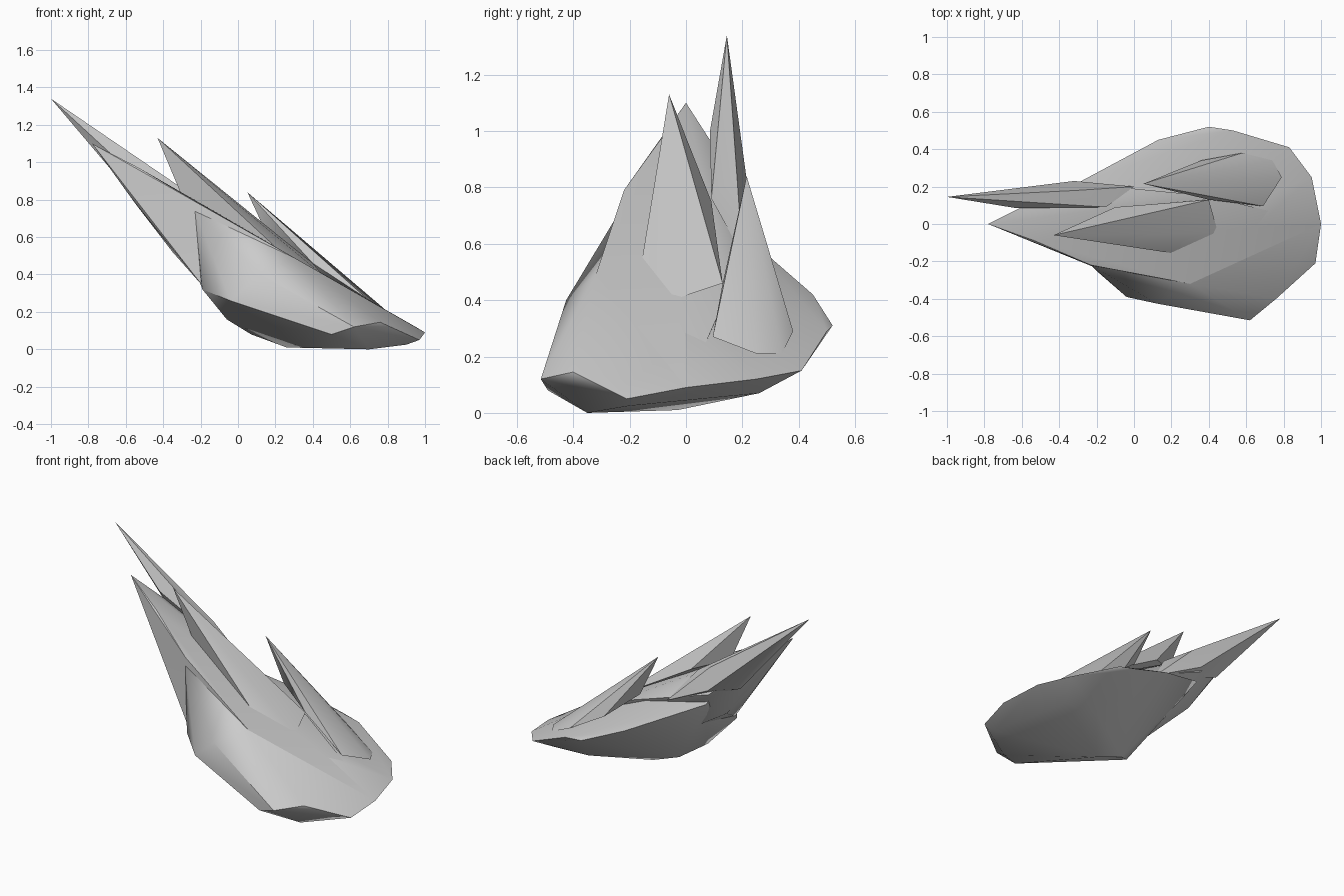
import bpy, bmesh


def hull(name, pts, angle=0.7):
    """Faceted chunk: convex hull of a few corner points."""
    bm = bmesh.new()
    for p in pts:
        bm.verts.new(p)
    bmesh.ops.convex_hull(bm, input=bm.verts[:])
    loose = [v for v in bm.verts if not v.link_faces]
    bmesh.ops.delete(bm, geom=loose, context='VERTS')
    bmesh.ops.recalc_face_normals(bm, faces=bm.faces[:])
    me = bpy.data.meshes.new(name)
    bm.to_mesh(me)
    bm.free()
    ob = bpy.data.objects.new(name, me)
    bpy.context.collection.objects.link(ob)
    bpy.ops.object.select_all(action='DESELECT')
    ob.select_set(True)
    bpy.context.view_layer.objects.active = ob
    bpy.ops.object.shade_smooth_by_angle(angle=angle)
    return ob


# wide lower bulk: rim, side bulges, belly
hull("rock_body", [
    (-.23, -.22, .74), (.3, -.32, .49), (.76, -.40, .145), (.97, -.21, .05),
    (1, 0, .09), (.95, .25, .12), (.83, .41, .15), (.53, .50, .29),
    (.40, .52, .31), (.13, .45, .42), (-.3, .22, .62),
    (.12, -.425, .40), (-.04, -.39, .26), (-.19, -.26, .32),
    (.62, -.515, .12), (.50, -.49, .08), (.70, -.35, 0), (.9, -.2, .025),
    (.26, -.03, .01), (.07, -.03, .08), (-.06, -.14, .16),
    (.52, .27, .085), (.74, .26, .07)])

# upper blade leaning back to a blunt tip; its top is the flat sloping face
hull("rock_blade", [
    (-.78, 0, 1.1), (-.53, -.09, .97), (-.23, -.22, .79), (.3, -.32, .49),
    (.76, -.40, .145), (1, 0, .09),
    (-.6, .09, .96), (-.32, .22, .69), (.4, .15, .43),
    (-.55, -.03, .78), (-.5, .1, .75), (-.42, -.06, .62), (-.35, .08, .52),
    (-.19, -.24, .34), (0, .1, .3)])

# three shards growing from the upper face
hull("long_spike", [
    (-1, .145, 1.34), (-.63, .085, 1.0), (-.15, .09, .76), (0, .2, .56),
    (-.32, .23, .72), (-.3, .18, .85), (-.5, .15, .75)])
hull("middle_spike", [
    (-.43, -.06, 1.13), (.23, -.16, .52), (.45, -.05, .40),
    (.4, .13, .46), (-.1, .09, .75), (-.3, -.04, .82)])
hull("short_spike", [
    (.05, .215, .84), (.4, .13, .46), (.69, .095, .27), (.79, .25, .21),
    (.74, .34, .21), (.58, .38, .29), (.36, .34, .41), (.18, .22, .56)])
